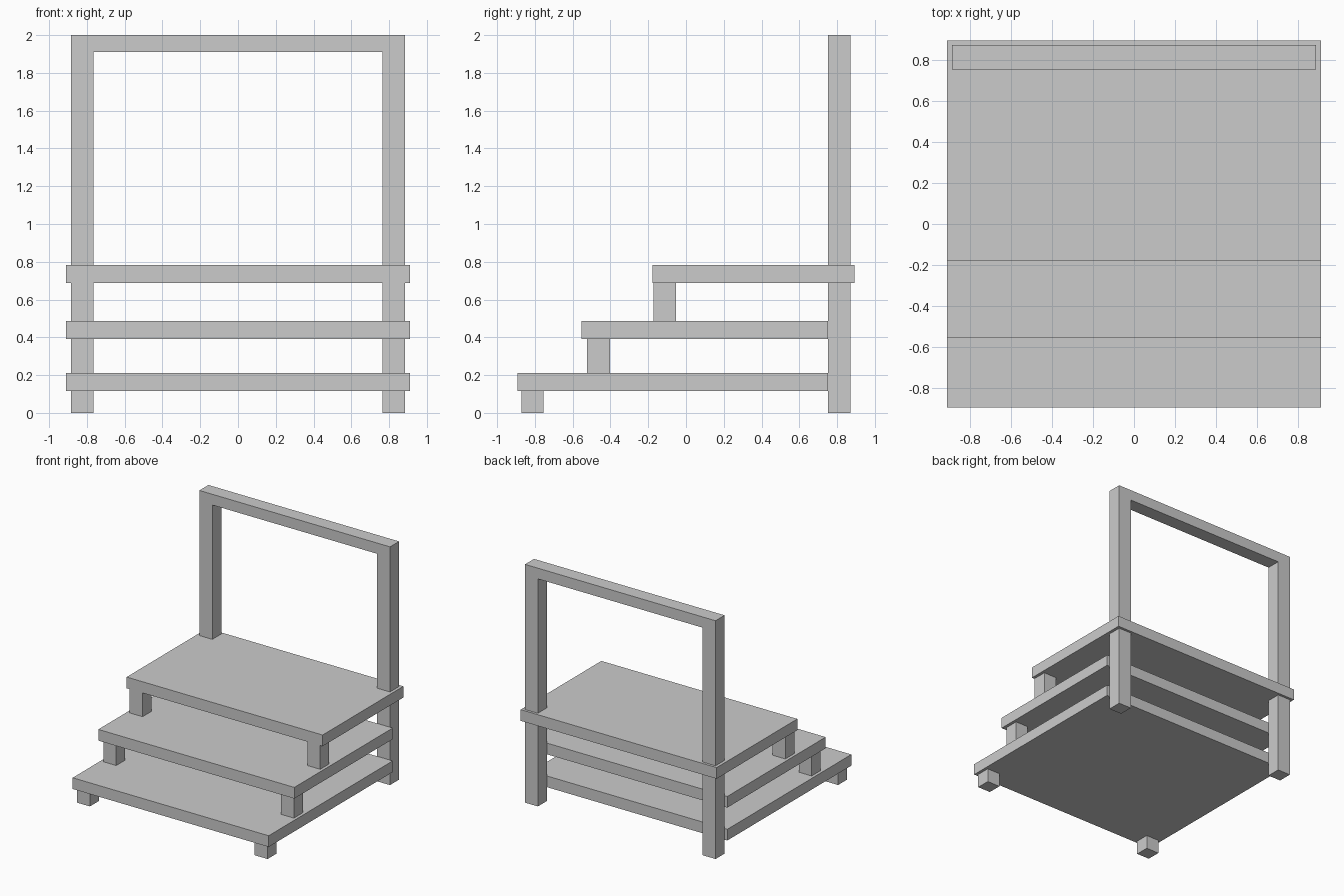
import bpy, bmesh

if "Cube" in bpy.data.objects:
    bpy.data.objects.remove(bpy.data.objects["Cube"])


def box(name, x, y, z):
    """Axis-aligned box from (min, max) ranges."""
    bm = bmesh.new()
    bmesh.ops.create_cube(bm, size=1)
    for v in bm.verts:
        v.co = [r[0] if c < 0 else r[1] for c, r in zip(v.co, (x, y, z))]
    return link(name, bm)


def link(name, bm):
    bmesh.ops.recalc_face_normals(bm, faces=bm.faces)
    mesh = bpy.data.meshes.new(name)
    bm.to_mesh(mesh)
    bm.free()
    ob = bpy.data.objects.new(name, mesh)
    bpy.context.collection.objects.link(ob)
    return ob


W = 0.91                 # half width of the decks
IN, OUT = 0.765, 0.885   # inner and outer x of legs and posts

# Each step: name, deck y range, deck z range, front leg y range, leg foot z
steps = [
    ("lower", (-0.893, 0.752), (0.116, 0.21), (-0.872, -0.754), 0.0),
    ("middle", (-0.553, 0.752), (0.392, 0.486), (-0.523, -0.403), 0.21),
    ("upper", (-0.177, 0.893), (0.688, 0.782), (-0.173, -0.054), 0.486),
]
for name, dy, dz, ly, foot in steps:
    box(name + "_deck", (-W, W), dy, dz)
    for side, x in (("left", (-OUT, -IN)), ("right", (IN, OUT))):
        box(f"{name}_{side}_leg", x, ly, (foot, dz[0]))

# Back frame: two full-height posts joined by the handrail, one extruded profile
profile = [(-OUT, 0), (-IN, 0), (-IN, 1.91), (IN, 1.91),
           (IN, 0), (OUT, 0), (OUT, 2), (-OUT, 2)]
bm = bmesh.new()
face = bm.faces.new([bm.verts.new((x, 0.752, z)) for x, z in profile])
ext = bmesh.ops.extrude_face_region(bm, geom=[face], use_keep_orig=True)
for v in ext["geom"]:
    if isinstance(v, bmesh.types.BMVert):
        v.co.y = 0.872
link("back_handrail_frame", bm)
